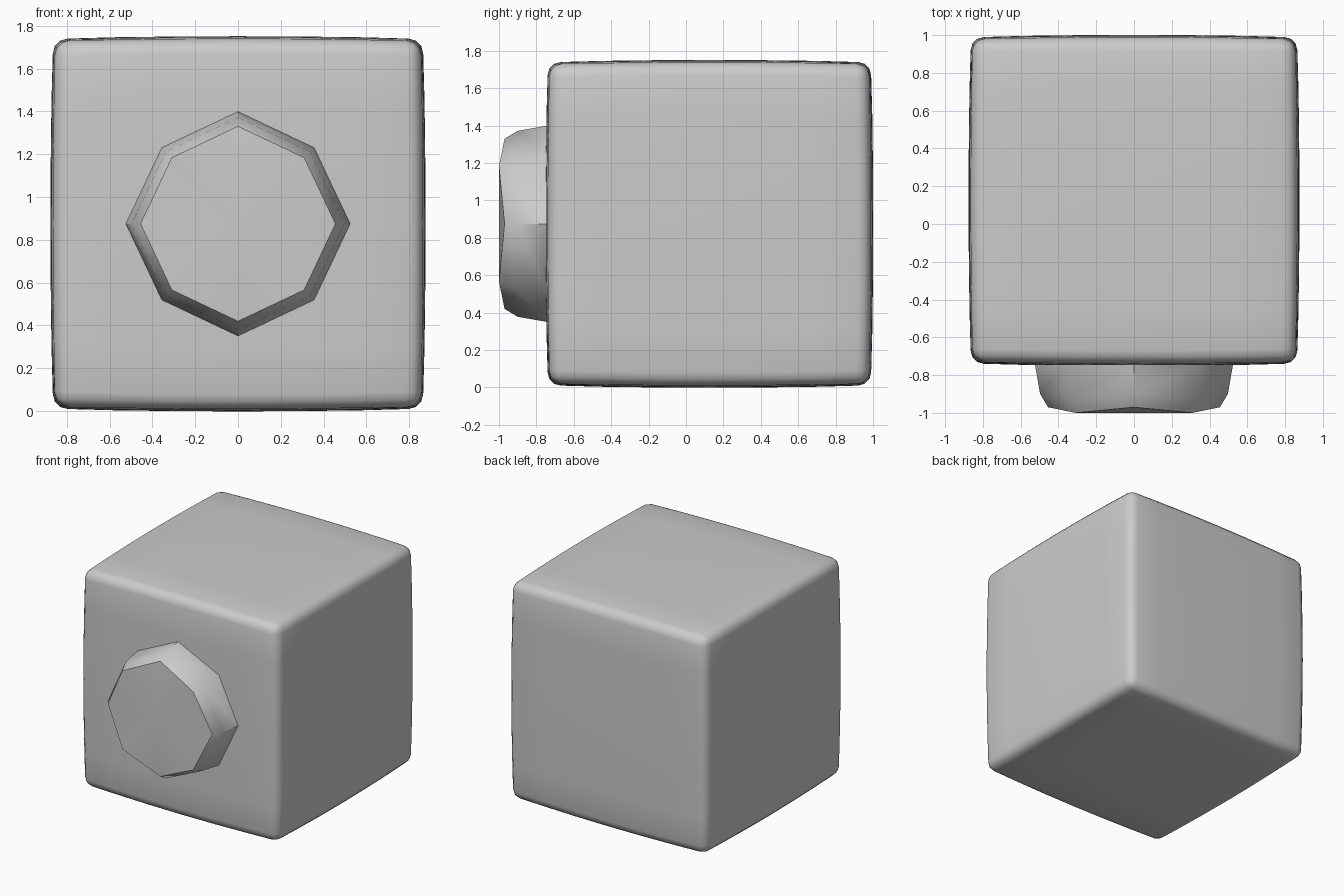
import bpy, bmesh, math

old = bpy.data.objects.get("Cube")
if old:
    bpy.data.objects.remove(old, do_unlink=True)

# Single plain material
grey = bpy.data.materials.new("light grey")
grey.use_nodes = True
COLOUR = (0.6, 0.6, 0.6, 1)
grey.diffuse_color = COLOUR
grey.node_tree.nodes["Principled BSDF"].inputs["Base Color"].default_value = COLOUR


def finish(bm, name, angle):
    bmesh.ops.recalc_face_normals(bm, faces=bm.faces)
    mesh = bpy.data.meshes.new(name)
    bm.to_mesh(mesh)
    bm.free()
    mesh.materials.append(grey)
    obj = bpy.data.objects.new(name, mesh)
    bpy.context.collection.objects.link(obj)
    bpy.ops.object.select_all(action='DESELECT')
    obj.select_set(True)
    bpy.context.view_layer.objects.active = obj
    bpy.ops.object.shade_smooth_by_angle(angle=math.radians(angle))
    return obj


# Box body: subdivided cube, faces swollen outwards, edges rounded
HALF, SWELL, MID_Z, MID_Y = 0.854, 0.022, 0.875, 0.125
bm = bmesh.new()
bmesh.ops.create_cube(bm, size=2)
bmesh.ops.subdivide_edges(bm, edges=bm.edges[:], cuts=5, use_grid_fill=True)
rims = [e for e in bm.edges if e.calc_face_angle(0) > 1]
for v in bm.verts:
    sq = [c * c for c in v.co]
    total = sum(sq)
    v.co = [c * (HALF + SWELL * (1 - (total - s) / 2)) for c, s in zip(v.co, sq)]
bmesh.ops.bevel(bm, geom=rims, offset=0.07, offset_type='OFFSET', segments=3,
                profile=0.5, affect='EDGES', clamp_overlap=True)
for v in bm.verts:
    v.co.y += MID_Y
    v.co.z += MID_Z
finish(bm, "box_body", 50)

# Front knob: eight-sided rings, tapering forwards to a gently domed cap
SIDES = 8
# (radius, y at the axis corners, y at the diagonal corners)
RINGS = [(0.535, -0.6, -0.6), (0.525, -0.74, -0.74), (0.497, -0.9, -0.92), (0.455, -0.97, -1.0)]
bm = bmesh.new()
loops = []
for radius, y_axis, y_diag in RINGS:
    loop = []
    for i in range(SIDES):
        a = math.tau * i / SIDES
        r, y = (radius * 0.96, y_diag) if i % 2 else (radius, y_axis)
        loop.append(bm.verts.new((r * math.cos(a), y, MID_Z + r * math.sin(a))))
    loops.append(loop)
for a, b in zip(loops, loops[1:]):
    for i in range(SIDES):
        j = (i + 1) % SIDES
        bm.faces.new((a[i], a[j], b[j], b[i]))
tip = bm.verts.new((0, -1.0, MID_Z))
for i in range(SIDES):
    bm.faces.new((loops[-1][i], loops[-1][(i + 1) % SIDES], tip))
bm.faces.new(loops[0])
finish(bm, "front_knob", 46)
